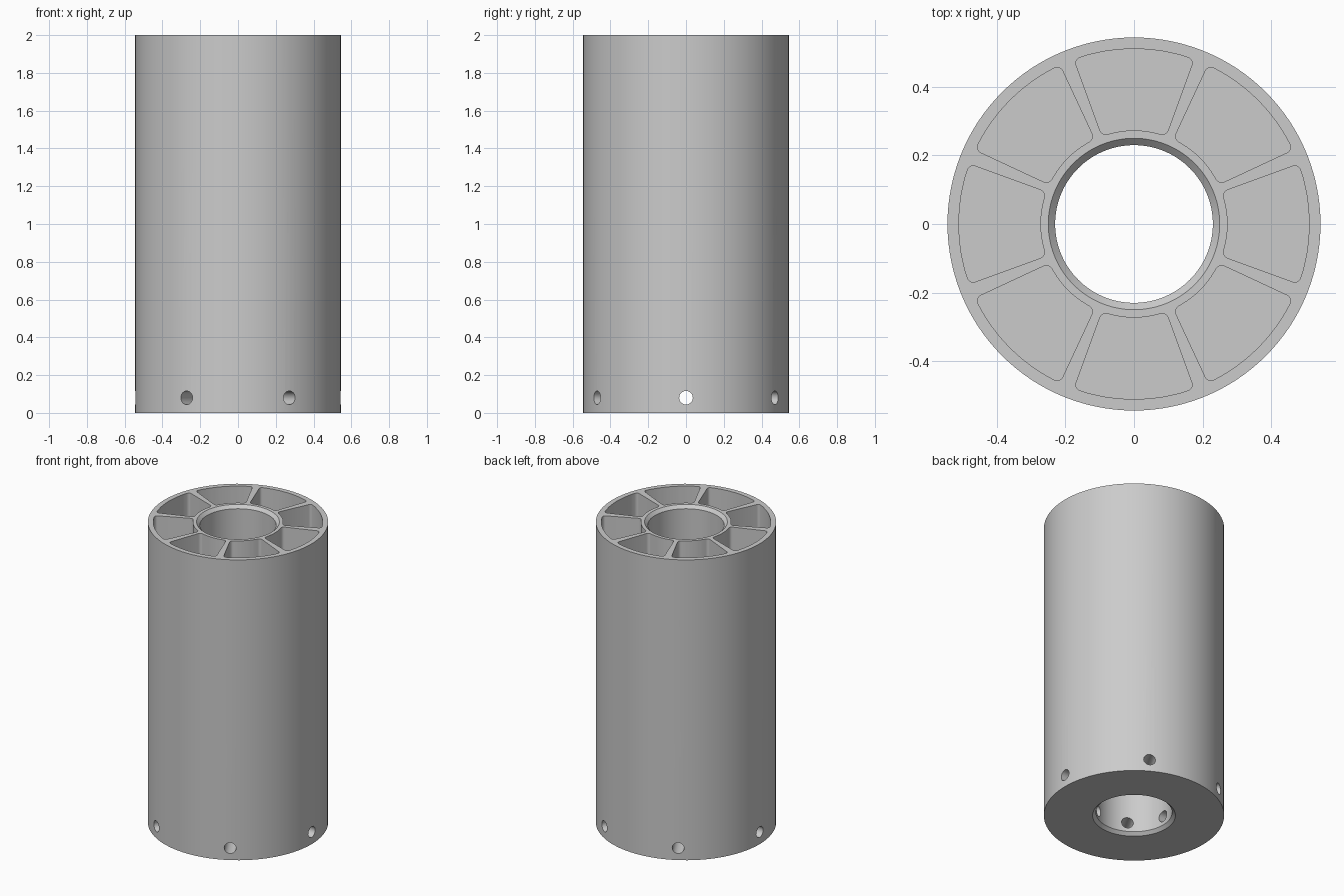
import bpy
import bmesh
from math import cos, sin, pi, radians
from mathutils import Matrix

OUTER, BORE, CHAMFER, HEIGHT = 0.544, 0.23, 0.02, 2.0
SEGMENTS = 120

old = bpy.data.objects.get("Cube")
if old:
    bpy.data.objects.remove(old, do_unlink=True)

grey = bpy.data.materials.new("plain grey")
grey.use_nodes = True
colour = (0.6, 0.6, 0.6, 1)
grey.diffuse_color = colour
grey.node_tree.nodes["Principled BSDF"].inputs["Base Color"].default_value = colour


def make_object(name, bm):
    bmesh.ops.recalc_face_normals(bm, faces=bm.faces)
    mesh = bpy.data.meshes.new(name)
    bm.to_mesh(mesh)
    bm.free()
    mesh.materials.append(grey)
    obj = bpy.data.objects.new(name, mesh)
    bpy.context.collection.objects.link(obj)
    return obj


def lathe(name, profile):
    """Spin a closed (radius, height) outline about z."""
    bm = bmesh.new()
    rings = []
    for i in range(SEGMENTS):
        a = 2 * pi * i / SEGMENTS
        rings.append([bm.verts.new((r * cos(a), r * sin(a), z)) for r, z in profile])
    for i, ring in enumerate(rings):
        following = rings[(i + 1) % SEGMENTS]
        for j in range(len(profile)):
            k = (j + 1) % len(profile)
            bm.faces.new((ring[j], following[j], following[k], ring[k]))
    return make_object(name, bm)


def add_pocket(bm, angle, inner, outer, floor, top, half=radians(20), steps=8):
    """Add one ring-sector prism with rounded upright corners."""
    angles = [angle - half + 2 * half * i / steps for i in range(steps + 1)]
    outline = [(outer, a) for a in angles] + [(inner, a) for a in reversed(angles)]
    low, high = [[bm.verts.new((r * cos(a), r * sin(a), z)) for r, a in outline]
                 for z in (floor, top)]
    n = len(outline)
    bm.faces.new(low)
    bm.faces.new(high)
    for i in range(n):
        j = (i + 1) % n
        bm.faces.new((low[i], low[j], high[j], high[i]))
    corners = [bm.edges.get((low[i], high[i])) for i in (0, steps, steps + 1, n - 1)]
    bmesh.ops.bevel(bm, geom=corners, offset=0.018, segments=4,
                    profile=0.5, affect='EDGES')


# Tube with a chamfered bore
body = lathe("tube_body", [
    (OUTER, 0), (OUTER, HEIGHT), (BORE + CHAMFER, HEIGHT), (BORE, HEIGHT - CHAMFER),
    (BORE, CHAMFER), (BORE + CHAMFER, 0)])

# Eight deep pockets, open at the top
bm = bmesh.new()
for i in range(8):
    add_pocket(bm, i * pi / 4, 0.273, 0.511, 0.16, HEIGHT + 0.1)
pockets = make_object("pocket_cutter", bm)

# Six radial holes through the solid base
bm = bmesh.new()
for i in range(6):
    place = (Matrix.Rotation(i * pi / 3, 4, 'Z') @ Matrix.Translation((0.4, 0, 0.08))
             @ Matrix.Rotation(pi / 2, 4, 'Y'))
    bmesh.ops.create_cone(bm, cap_ends=True, segments=32, radius1=0.036,
                          radius2=0.036, depth=0.5, matrix=place)
holes = make_object("hole_cutter", bm)

bpy.ops.object.select_all(action='DESELECT')
bpy.context.view_layer.objects.active = body
body.select_set(True)
for cutter in (pockets, holes):
    cutter.hide_render = True
    cut = body.modifiers.new(cutter.name, 'BOOLEAN')
    cut.operation = 'DIFFERENCE'
    cut.solver = 'EXACT'
    cut.object = cutter
    bpy.ops.object.modifier_apply(modifier=cut.name)
    bpy.data.objects.remove(cutter, do_unlink=True)

bpy.ops.object.shade_smooth_by_angle(angle=radians(30))
